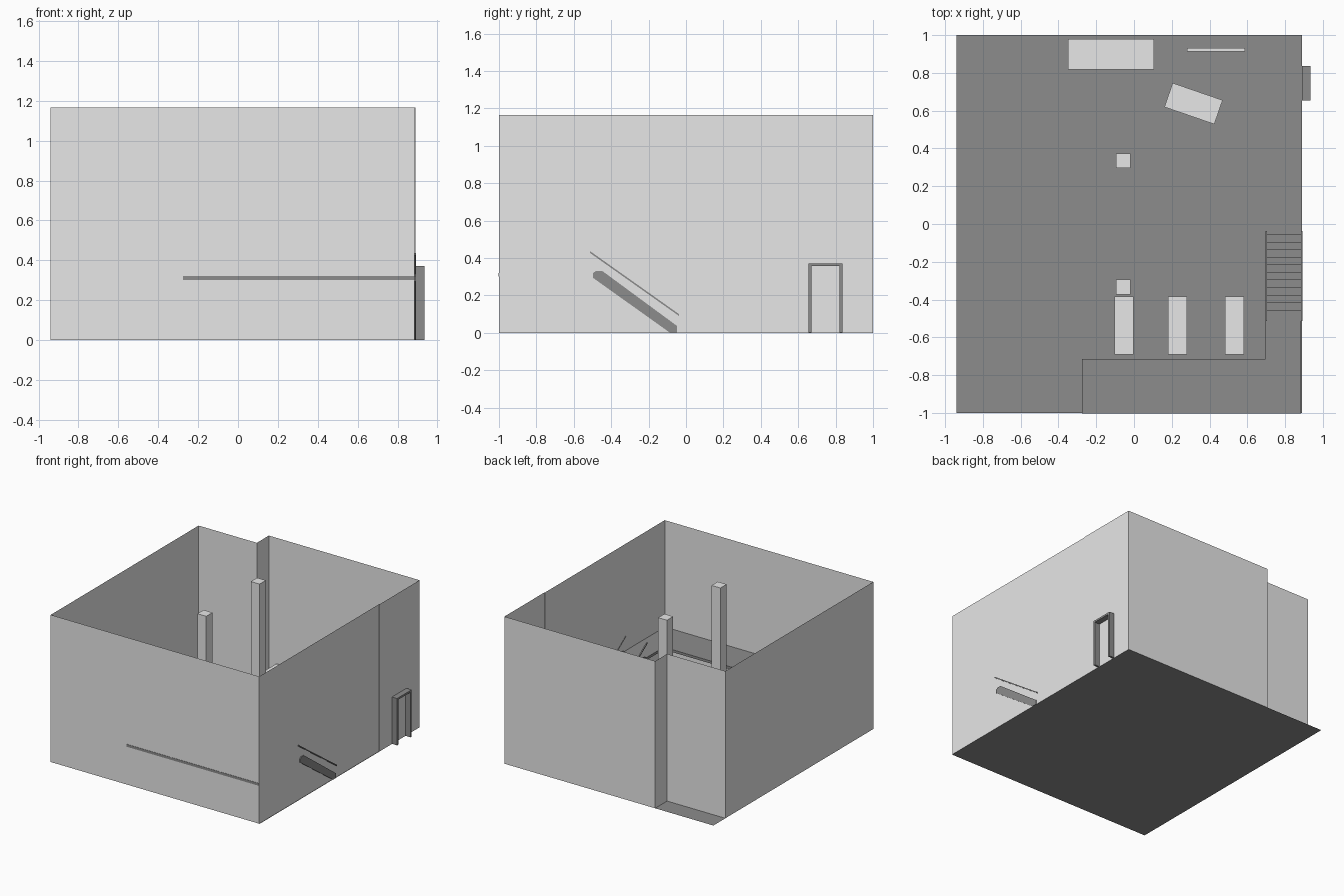
import bpy, bmesh, math
from mathutils import Matrix, Vector

if "Cube" in bpy.data.objects:
    bpy.data.objects.remove(bpy.data.objects["Cube"])


def material(name, value):
    mat = bpy.data.materials.new(name)
    mat.use_nodes = True
    color = (value, value, value, 1)
    mat.diffuse_color = color
    mat.node_tree.nodes["Principled BSDF"].inputs["Base Color"].default_value = color
    return mat


LIGHT = material("light grey", 0.8)
DARK = material("dark grey", 0.265)


def finish(name, bm, mat):
    mesh = bpy.data.meshes.new(name)
    bm.to_mesh(mesh)
    bm.free()
    mesh.materials.append(mat)
    obj = bpy.data.objects.new(name, mesh)
    bpy.context.collection.objects.link(obj)
    return obj


def box(name, mat, xs, ys, zs, turn=0):
    """Box between two bounds on each axis, turned about its own upright axis."""
    bm = bmesh.new()
    bmesh.ops.create_cube(bm, size=1)
    lo, hi = Vector((xs[0], ys[0], zs[0])), Vector((xs[1], ys[1], zs[1]))
    place = Matrix.Translation((lo + hi) / 2) @ Matrix.Rotation(turn, 4, "Z")
    bm.transform(place @ Matrix.Diagonal((*(hi - lo), 1)))
    return finish(name, bm, mat)


def prism(name, mat, points, depth):
    """Solid made by sweeping a flat outline along a vector."""
    bm = bmesh.new()
    face = bm.faces.new([bm.verts.new(p) for p in points])
    new = bmesh.ops.extrude_face_region(bm, geom=[face])["geom"]
    bmesh.ops.translate(bm, vec=depth, verts=[g for g in new if isinstance(g, bmesh.types.BMVert)])
    bmesh.ops.recalc_face_normals(bm, faces=bm.faces)
    return finish(name, bm, mat)


# Room shell: thin walls with a recessed back corner and a slight side step
LEFT, RIGHT, HEIGHT = -0.94, 0.89, 1.165
STEP = RIGHT - 0.004
plan = [(LEFT, -1), (STEP, -1), (STEP, 0.5), (RIGHT, 0.5), (RIGHT, 1),
        (-0.43, 1), (-0.43, 0.85), (LEFT, 0.85)]
bm = bmesh.new()
low = [bm.verts.new((x, y, 0)) for x, y in plan]
high = [bm.verts.new((x, y, HEIGHT)) for x, y in plan]
for i in range(len(plan)):
    j = (i + 1) % len(plan)
    bm.faces.new((low[i], low[j], high[j], high[i]))
finish("walls", bm, LIGHT)

# Floor sheet
bm = bmesh.new()
bm.faces.new([bm.verts.new((x, y, 0)) for x, y in
              ((LEFT, -1), (RIGHT, -1), (RIGHT, 1), (LEFT, 1))])
finish("floor", bm, DARK)

# Columns
for name, y in (("back_column", 0.335), ("front_column", -0.333)):
    box(name, LIGHT, (-0.095, -0.018), (y - 0.039, y + 0.039), (0.001, 1.16))

# Furniture
for i, x in enumerate((-0.053, 0.23, 0.533)):
    box(f"long_table_{i + 1}", LIGHT, (x - 0.05, x + 0.05), (-0.69, -0.383), (0.001, 0.13))
box("counter", LIGHT, (-0.35, 0.105), (0.817, 0.98), (0.001, 0.18))
box("upright_board", LIGHT, (0.28, 0.588), (0.913, 0.931), (0.001, 0.3))
box("angled_desk", LIGHT, (0.175, 0.455), (0.57, 0.705), (0.001, 0.13), math.radians(-19))

# L-shaped raised platform
outline = [(-0.275, -1.002), (0.885, -1.002), (0.885, -0.455),
           (0.695, -0.455), (0.695, -0.715), (-0.275, -0.715)]
prism("platform", DARK, [(x, y, 0.3) for x, y in outline], (0, 0, 0.02))

# Stairs: side boards, handrails and treads
side = [(-0.497, 0.294), (-0.497, 0.32), (-0.48, 0.332), (-0.449, 0.332),
        (-0.048, 0.037), (-0.048, 0.001), (-0.086, 0.001)]
rail = [(-0.513, 0.427), (-0.513, 0.437), (-0.037, 0.1), (-0.037, 0.09)]
for label, x in (("inner", 0.695), ("outer", 0.884)):
    prism(label + "_stringer", DARK, [(x, y, z) for y, z in side], (0.009, 0, 0))
    prism(label + "_handrail", DARK, [(x, y, z) for y, z in rail], (0.009, 0, 0))
for i in range(10):
    y, z = -0.055 - 0.04 * i, 0.028 * (i + 1)
    box(f"tread_{i + 1}", DARK, (0.7, 0.885), (y - 0.04, y), (z - 0.008, z))

# Door frame outside the side wall
frame = [(0.655, 0.001), (0.655, 0.372), (0.837, 0.372), (0.837, 0.001),
         (0.822, 0.001), (0.822, 0.357), (0.67, 0.357), (0.67, 0.001)]
prism("door_frame", DARK, [(RIGHT, y, z) for y, z in frame], (0.045, 0, 0))
